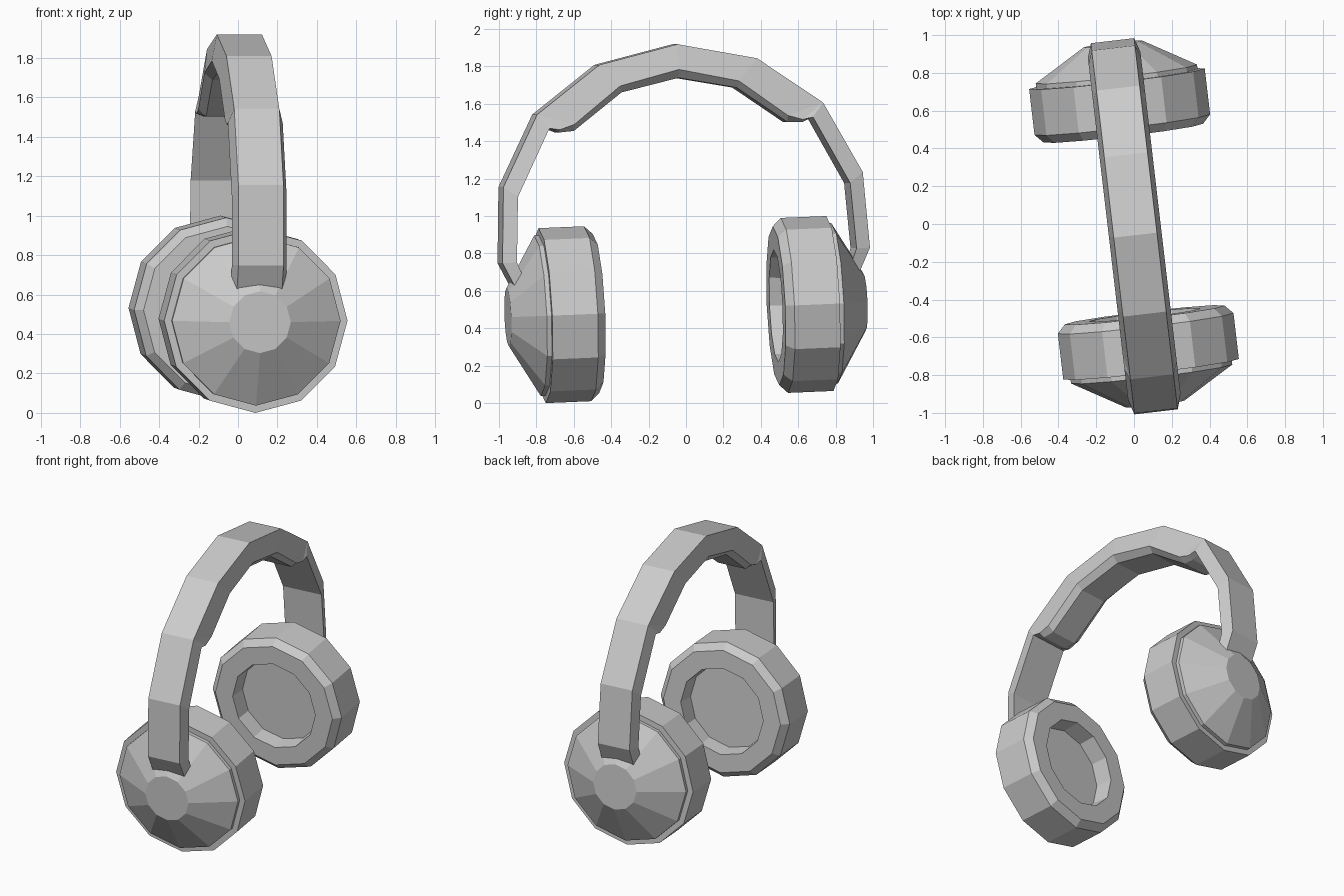
import bpy, bmesh, math
from mathutils import Matrix

if "Cube" in bpy.data.objects:
    bpy.data.objects.remove(bpy.data.objects["Cube"])

# Whole model is turned and tilted slightly about the cup height
POSE = (Matrix.Translation((0, 0, 0.5)) @ Matrix.Rotation(math.radians(6.7), 4, 'Z')
        @ Matrix.Rotation(math.radians(2.4), 4, 'X') @ Matrix.Translation((0, 0, -0.5)))


def make(name, rings, closed_ends=True):
    """Skin a list of equal-length closed rings and cap both ends."""
    bm = bmesh.new()
    rows = [[bm.verts.new(p) for p in ring] for ring in rings]
    n = len(rows[0])
    for a, b in zip(rows, rows[1:]):
        for i in range(n):
            j = (i + 1) % n
            bm.faces.new((a[i], a[j], b[j], b[i]))
    bm.faces.new(rows[0])
    bm.faces.new(rows[-1])
    bmesh.ops.remove_doubles(bm, verts=bm.verts, dist=1e-4)
    bmesh.ops.recalc_face_normals(bm, faces=bm.faces)
    bm.transform(POSE)
    me = bpy.data.meshes.new(name)
    bm.to_mesh(me)
    bm.free()
    ob = bpy.data.objects.new(name, me)
    bpy.context.collection.objects.link(ob)
    return ob


def lathe(name, profile, side, n=12):
    """Revolve (radius, distance) points around the ear axis."""
    make(name, [[(r * math.cos(2 * math.pi * i / n), side * d,
                  0.5 + r * math.sin(2 * math.pi * i / n)) for i in range(n)]
                for r, d in profile])


# Ear cups: cushion with recess, and faceted outer shell
cushion = [(0.29, 0.60), (0.30, 0.485), (0.425, 0.485), (0.468, 0.53), (0.468, 0.775), (0.43, 0.775)]
shell = [(0.43, 0.77), (0.43, 0.80), (0.157, 0.96)]
for label, side in (("front", -1), ("back", 1)):
    lathe(label + "_ear_cushion", cushion, side)
    lathe(label + "_ear_shell", shell, side)

# Headband: outer point, inner edge point, inner middle point (y, z) for one half
half = [
    ((0.925, 0.655), (0.885, 0.715), (0.885, 0.715)),
    ((0.99, 0.79), (0.915, 0.79), (0.915, 0.79)),
    ((0.968, 1.196), (0.895, 1.14), (0.895, 1.14)),
    ((0.77, 1.576), (0.71, 1.50), (0.71, 1.50)),
    ((0.77, 1.576), (0.655, 1.49), (0.655, 1.475)),   # padded section starts
    ((0.77, 1.576), (0.575, 1.515), (0.575, 1.48)),
    ((0.425, 1.827), (0.32, 1.71), (0.31, 1.675)),
    ((0, 1.92), (0, 1.785), (0, 1.74)),
]


def section(st, s):
    (oy, oz), (ey, ez), (my, mz) = st
    return [(-0.115, s * oy, oz), (0.115, s * oy, oz), (0.14, s * ey, ez),
            (0.10, s * my, mz), (-0.10, s * my, mz), (-0.14, s * ey, ez)]


make("headband", [section(st, -1) for st in half] + [section(st, 1) for st in half[-2::-1]])
